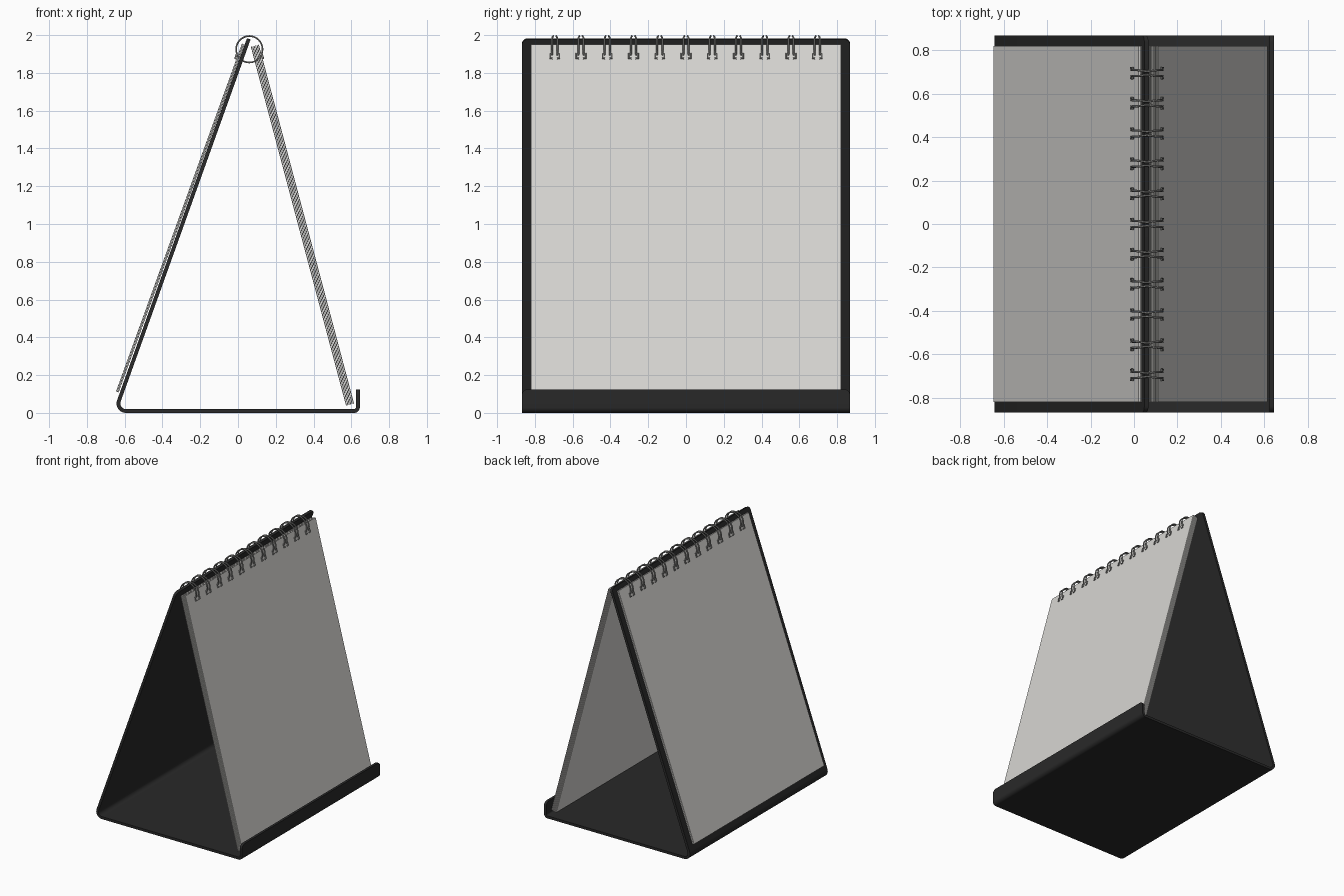
import bpy, bmesh, math
from mathutils import Vector

if "Cube" in bpy.data.objects:
    bpy.data.objects.remove(bpy.data.objects["Cube"])


def material(name, rgb):
    m = bpy.data.materials.new(name)
    m.diffuse_color = (*rgb, 1)
    m.use_nodes = True
    m.node_tree.nodes["Principled BSDF"].inputs["Base Color"].default_value = m.diffuse_color
    return m


BLACK = material("black_board", (0.022, 0.022, 0.022))
PAPER = material("paper", (0.68, 0.67, 0.645))
METAL = material("wire_metal", (0.30, 0.30, 0.29))


def finish(ob, mat):
    ob.data.materials.append(mat)
    bpy.ops.object.select_all(action='DESELECT')
    ob.select_set(True)
    bpy.context.view_layer.objects.active = ob
    return ob


def new_mesh(name, bm, mat):
    bmesh.ops.recalc_face_normals(bm, faces=bm.faces)
    me = bpy.data.meshes.new(name)
    bm.to_mesh(me)
    bm.free()
    ob = bpy.data.objects.new(name, me)
    bpy.context.collection.objects.link(ob)
    return finish(ob, mat)


def arc(cx, cz, r, a0, a1, n):
    return [Vector((cx + r * math.cos(math.radians(a0 + (a1 - a0) * i / n)), 0,
                    cz + r * math.sin(math.radians(a0 + (a1 - a0) * i / n))))
            for i in range(n + 1)]


# Folded easel stand: one bent board with rounded free corners
HALF, CORNER, THICK = 0.868, 0.03, 0.02
path = [Vector((0.057, 0, 1.98))]
path += arc(-0.593, 0.05, 0.04, 160, 270, 10)
path += arc(0.615, 0.03, 0.02, 270, 360, 6)
path += [Vector((0.635, 0, 0.125))]


def rounded_end(tip, inner):
    d = (inner - tip).normalized()
    rows = []
    for i in range(7):
        a = math.radians(90 * i / 6)
        rows.append((tip + d * CORNER * (1 - math.cos(a)),
                     HALF - CORNER + CORNER * math.sin(a)))
    return rows


rows = rounded_end(path[0], path[1]) + [(p, HALF) for p in path[1:-1]]
rows += rounded_end(path[-1], path[-2])[::-1]
bm = bmesh.new()
pairs = [(bm.verts.new((p.x, -w, p.z)), bm.verts.new((p.x, w, p.z))) for p, w in rows]
for a, b in zip(pairs, pairs[1:]):
    bm.faces.new((a[0], a[1], b[1], b[0]))
stand = new_mesh("easel_stand", bm, BLACK)
mod = stand.modifiers.new("thickness", 'SOLIDIFY')
mod.thickness, mod.offset, mod.use_even_offset = THICK, 0, True
bpy.ops.object.modifier_apply(modifier=mod.name)
bpy.ops.object.shade_smooth_by_angle(angle=math.radians(30))


# Stacks of separate thin sheets, spread from the inner to the outer surface
def page_stack(name, top, bottom, outward, count, depth, sheet):
    top, bottom = Vector((top[0], 0, top[1])), Vector((bottom[0], 0, bottom[1]))
    d = (bottom - top).normalized()
    n = Vector((-d.z, 0, d.x)) * outward
    bm = bmesh.new()
    for i in range(count):
        near = (depth - sheet) * i / (count - 1)
        quad = [top + n * near, bottom + n * near,
                bottom + n * (near + sheet), top + n * (near + sheet)]
        lo = [bm.verts.new((p.x, -0.82, p.z)) for p in quad]
        hi = [bm.verts.new((p.x, 0.82, p.z)) for p in quad]
        bm.faces.new(lo)
        bm.faces.new(hi)
        for j in range(4):
            k = (j + 1) % 4
            bm.faces.new((lo[j], lo[k], hi[k], hi[j]))
    return new_mesh(name, bm, PAPER)


page_stack("front_pages", (0.068, 1.938), (0.572, 0.038), 1, 6, 0.044, 0.005)
page_stack("turned_pages", (0.035, 1.95), (-0.632, 0.108), -1, 3, 0.015, 0.004)

# Twin-wire binding: paired loops with short feet resting on the pages
RX, RZ, RING = 0.06, 1.925, 0.07
curve = bpy.data.curves.new("binding_rings", 'CURVE')
curve.dimensions = '3D'
curve.bevel_depth, curve.bevel_resolution = 0.005, 1
curve.use_fill_caps = True


def wire(points, cyclic=False):
    s = curve.splines.new('POLY')
    s.points.add(len(points) - 1)
    for q, p in zip(s.points, points):
        q.co = (*p, 1)
    s.use_cyclic_u = cyclic


for i in range(11):
    y = (i - 5) * 0.139
    for side in (-1, 1):
        loop = []
        for j in range(32):
            a = 2 * math.pi * j / 32
            pinch = 0.006 * max(0, math.sin(a)) ** 12
            loop.append((RX + RING * math.cos(a), y + side * (0.014 - pinch),
                         RZ + RING * math.sin(a)))
        wire(loop, True)
        # small U-shaped feet on both sides of the stand
        for x0, x1 in ((0.126, 0.133), (-0.006, -0.014)):
            wire([(x0, y + side * 0.011, 1.903), (x0, y + side * 0.025, 1.903),
                  (x1, y + side * 0.025, 1.877), (x1, y + side * 0.011, 1.877)])

rings = bpy.data.objects.new("binding_rings", curve)
bpy.context.collection.objects.link(rings)
finish(rings, METAL)
bpy.ops.object.convert(target='MESH')
bpy.ops.object.shade_smooth_by_angle(angle=math.radians(50))
